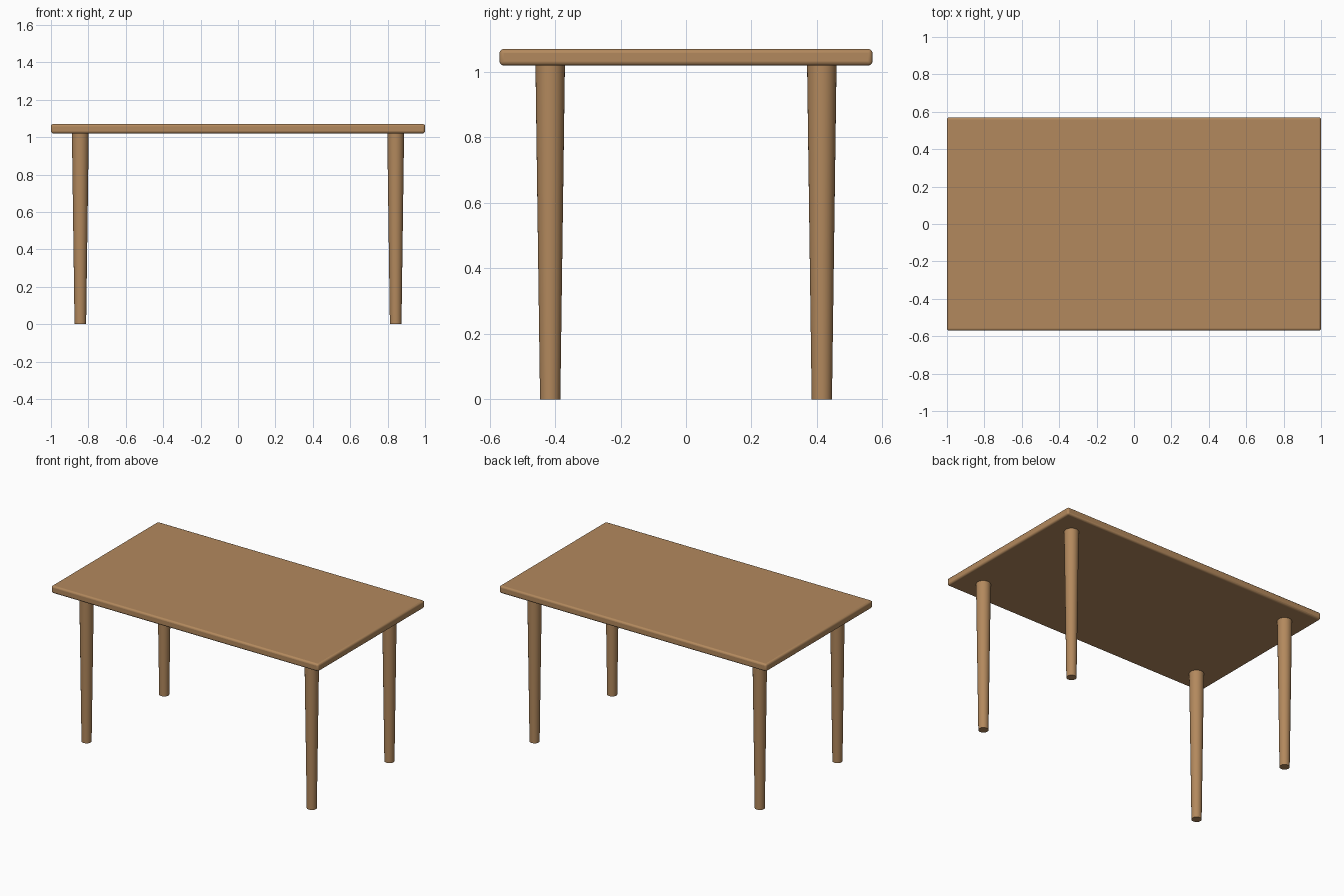
import bpy
import math

if "Cube" in bpy.data.objects:
    bpy.data.objects.remove(bpy.data.objects["Cube"])

wood = bpy.data.materials.new("wood")
wood.diffuse_color = (0.45, 0.25, 0.11, 1)
wood.use_nodes = True
wood.node_tree.nodes["Principled BSDF"].inputs["Base Color"].default_value = wood.diffuse_color

TOP_Z, UNDER_Z = 1.07, 1.02


def finish(obj, name):
    obj.name = name
    obj.data.materials.append(wood)
    bpy.ops.object.shade_smooth_by_angle(angle=math.radians(35))


# Table top: thin slab with softly rounded edges
bpy.ops.mesh.primitive_cube_add(size=1, location=(0, 0, (TOP_Z + UNDER_Z) / 2))
top = bpy.context.object
top.scale = (2.0, 1.14, TOP_Z - UNDER_Z)
bpy.ops.object.transform_apply(location=False, rotation=False, scale=True)
bevel = top.modifiers.new("rounded_edges", 'BEVEL')
bevel.width = 0.012
bevel.segments = 3
finish(top, "table_top")

# Four round legs tapering towards the floor
for y, row in ((-0.415, "front"), (0.415, "back")):
    for x, side in ((-0.843, "left"), (0.843, "right")):
        bpy.ops.mesh.primitive_cone_add(vertices=32, radius1=0.031, radius2=0.045,
                                        depth=UNDER_Z, location=(x, y, UNDER_Z / 2))
        finish(bpy.context.object, f"{row}_{side}_leg")
